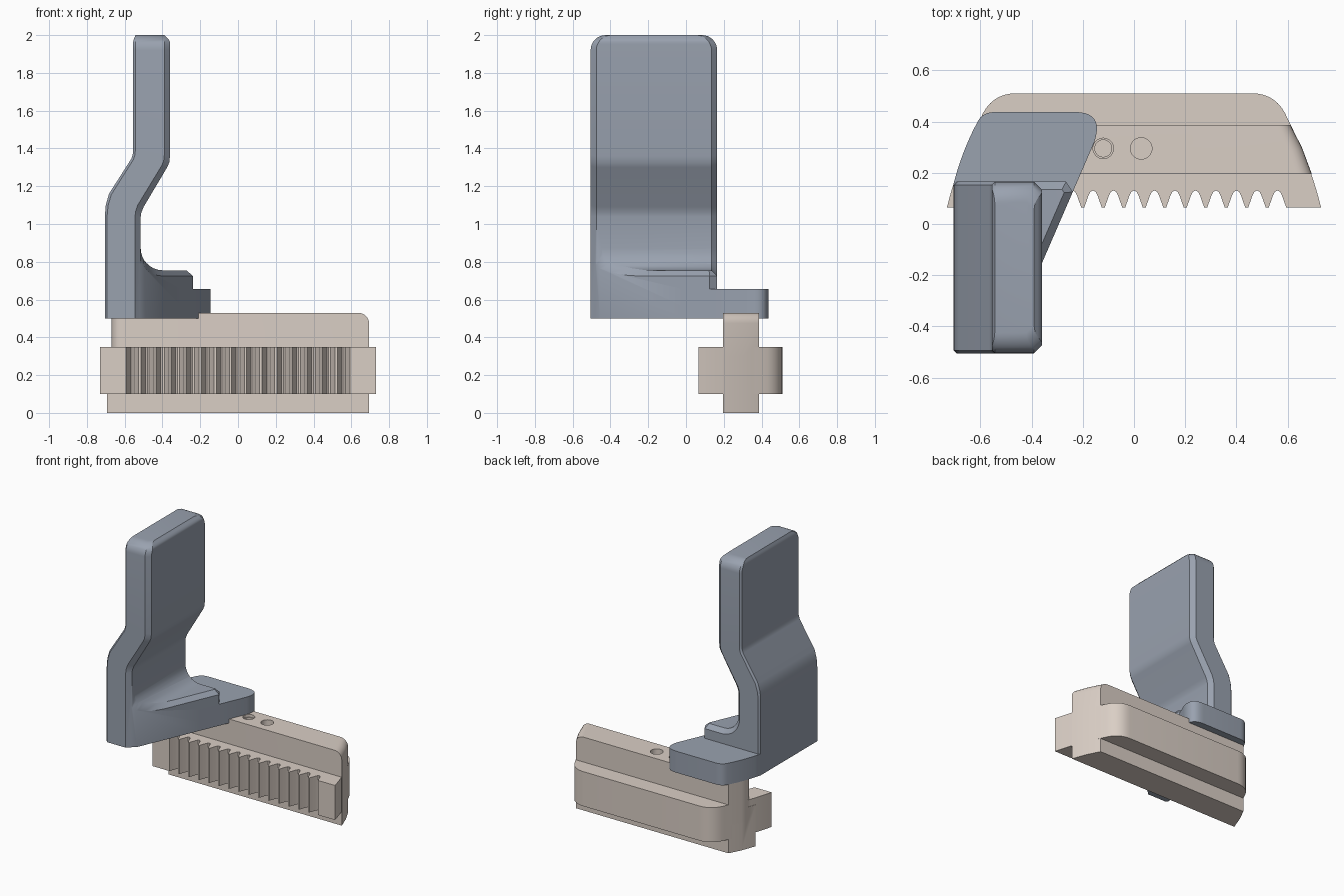
import bpy, bmesh, math
from mathutils import Vector

if "Cube" in bpy.data.objects:
    bpy.data.objects.remove(bpy.data.objects["Cube"])


def finish(bm, name):
    bmesh.ops.remove_doubles(bm, verts=bm.verts, dist=1e-5)
    bmesh.ops.recalc_face_normals(bm, faces=bm.faces)
    me = bpy.data.meshes.new(name)
    bm.to_mesh(me)
    bm.free()
    ob = bpy.data.objects.new(name, me)
    bpy.context.collection.objects.link(ob)
    return ob


def extrude(points, offset):
    bm = bmesh.new()
    face = bm.faces.new([bm.verts.new(p) for p in points])
    new = bmesh.ops.extrude_face_region(bm, geom=[face])["geom"]
    bmesh.ops.translate(bm, vec=offset, verts=[g for g in new if isinstance(g, bmesh.types.BMVert)])
    bmesh.ops.recalc_face_normals(bm, faces=bm.faces)
    return bm


def plan(pts, z0, z1):
    return extrude([(x, y, z0) for x, y in pts], (0, 0, z1 - z0))


def curve(a, b, c, n=8):
    a, b, c = Vector(a), Vector(b), Vector(c)
    return [tuple(a * (1 - t) ** 2 + b * 2 * t * (1 - t) + c * t * t)
            for t in (i / n for i in range(n + 1))]


def cut(bm, a, b):
    # Trim away everything to the right of the vertical plane running a -> b
    d = Vector((b[0] - a[0], b[1] - a[1], 0))
    res = bmesh.ops.bisect_plane(bm, geom=bm.verts[:] + bm.edges[:] + bm.faces[:], dist=1e-6,
                                 plane_co=(a[0], a[1], 0), plane_no=(d.y, -d.x, 0), clear_outer=True)
    edges = [g for g in res["geom_cut"] if isinstance(g, bmesh.types.BMEdge)]
    bmesh.ops.contextual_create(bm, geom=edges)
    bmesh.ops.recalc_face_normals(bm, faces=bm.faces)


def boolean(ob, other, op):
    other.hide_render = True
    mod = ob.modifiers.new(op, 'BOOLEAN')
    mod.operation, mod.object, mod.solver = op, other, 'EXACT'
    bpy.context.view_layer.objects.active = ob
    bpy.ops.object.modifier_apply(modifier=mod.name)
    bpy.data.objects.remove(other, do_unlink=True)


def paint(ob, color):
    mat = bpy.data.materials.new(ob.name + "_colour")
    mat.diffuse_color = (*color, 1)
    mat.use_nodes = True
    mat.node_tree.nodes["Principled BSDF"].inputs["Base Color"].default_value = mat.diffuse_color
    ob.data.materials.clear()
    ob.data.materials.append(mat)
    bpy.ops.object.select_all(action='DESELECT')
    ob.select_set(True)
    bpy.context.view_layer.objects.active = ob
    bpy.ops.object.shade_smooth_by_angle(angle=math.radians(30))


def cylinder(x, y, r, z0, z1):
    ring = [(x + r * math.cos(k * math.tau / 32), y + r * math.sin(k * math.tau / 32)) for k in range(32)]
    return finish(plan(ring, z0, z1), "hole_cutter")


# Toothed jaw: wide flange with bowed ends and fifteen rounded notches
side = curve((0.73, 0.065), (0.69, 0.23), (0.605, 0.40), 10) + curve((0.60, 0.41), (0.56, 0.51), (0.46, 0.51))
outline = side + [(-x, y) for x, y in reversed(side)]
for i in range(15):
    c = (i - 7) * 0.08
    outline += [(c - 0.034, 0.065), (c - 0.018, 0.11), (c - 0.01, 0.126), (c, 0.131),
                (c + 0.01, 0.126), (c + 0.018, 0.11), (c + 0.034, 0.065)]
jaw = finish(plan(outline, 0.10, 0.35), "toothed_jaw")

# Jaw guide rail, below and above the flange
end = [(0.694, 0.195), (0.655, 0.30), (0.61, 0.387)]
rail = plan(end + [(-x, y) for x, y in reversed(end)], 0, 0.3)
boolean(jaw, finish(rail, "lower_rail"), 'UNION')
rail = plan(end + [(-0.612, 0.387), (-0.655, 0.30)]
            + curve((-0.67, 0.26), (-0.67, 0.195), (-0.60, 0.195), 6), 0.2, 0.53)
top_end = [e for e in rail.edges if all(v.co.z > 0.52 and v.co.x > 0.5 for v in e.verts)]
bmesh.ops.bevel(rail, geom=top_end, offset=0.055, segments=6, profile=0.5, affect='EDGES')
boolean(jaw, finish(rail, "upper_rail"), 'UNION')

# Screw holes in the rail, one of them stepped
for x, r, z0 in ((-0.12, 0.04, 0.51), (-0.12, 0.033, 0.40), (0.028, 0.042, 0.40)):
    boolean(jaw, cylinder(x, 0.295, r, z0, 0.6), 'DIFFERENCE')
paint(jaw, (0.70, 0.62, 0.56))

# Lever upright: chamfered cross-section lofted through the offset bend
Y0, Y1 = -0.505, 0.165
sections = [(-.705, .5, -.515, .5, 0), (-.705, 1.04, -.515, 1.04, 0), (-.70, 1.10, -.512, 1.06, 0),
            (-.683, 1.16, -.50, 1.09, 0), (-.565, 1.345, -.375, 1.30, 0),
            (-.557, 1.37, -.364, 1.325, 0), (-.555, 1.40, -.36, 1.36, 0)]
for k in range(9):
    t = k * math.pi / 16
    z = 1.92 + 0.08 * math.sin(t)
    over = max(0, z - 1.97)
    sections.append((-.555 + over * 0.4, z, -.36 - over, z, 0.08 * (1 - math.cos(t))))
bm = bmesh.new()
rings = []
for xl, zl, xr, zr, inset in sections:
    a, b, lo, hi = 0.012, 0.03, Y0 + inset, Y1 - inset
    ring = [(xl, lo + a), (xl + a, lo), (xr - b, lo), (xr, lo + b),
            (xr, hi - b), (xr - b, hi), (xl + a, hi), (xl, hi - a)]
    rings.append([bm.verts.new((x, y, zl + (zr - zl) * (x - xl) / (xr - xl))) for x, y in ring])
for r0, r1 in zip(rings, rings[1:]):
    for i in range(8):
        bm.faces.new((r0[i], r0[(i + 1) % 8], r1[(i + 1) % 8], r1[i]))
bm.faces.new(rings[0][::-1])
bm.faces.new(rings[-1])
lever = finish(bm, "lever")

# Lever foot: filleted profile trimmed by the diagonal wall, rim chamfered
arc = [(-0.40 - 0.115 * math.sin(k * math.pi / 16), 0.87 - 0.115 * math.cos(k * math.pi / 16)) for k in range(9)]
profile = [(-0.65, 0.5), (-0.15, 0.5), (-0.15, 0.755)] + arc + [(-0.65, 0.87)]
foot = extrude([(x, Y0, z) for x, z in profile], (0, Y1 - Y0, 0))
cut(foot, (-0.49, -0.455), (-0.239, 0.125))
cut(foot, (-0.55, Y0), (-0.49, -0.455))
cut(foot, (-0.239, 0.125), (-0.265, Y1))
rim = [e for e in foot.edges if len(e.link_faces) == 2 and all(0.75 < v.co.z < 0.871 for v in e.verts)
       and min(v.co.z for v in e.verts) < 0.868
       and sum(abs(f.normal.z) < 0.01 for f in e.link_faces) == 1
       and any(abs(f.normal.y) > 0.2 and abs(f.normal.z) < 0.01 for f in e.link_faces)
       and not all(v.co.y < Y0 + 0.001 for v in e.verts)]
bmesh.ops.bevel(foot, geom=rim, offset=0.03, segments=1, affect='EDGES')
boolean(lever, finish(foot, "lever_foot"), 'UNION')

# Lever base plate reaching over the rail
plate = (curve((-0.705, 0.155), (-0.67, 0.29), (-0.61, 0.40), 6) + curve((-0.60, 0.415), (-0.58, 0.437), (-0.545, 0.437), 4)
         + curve((-0.23, 0.437), (-0.115, 0.437), (-0.155, 0.319), 10)
         + [(-0.239, 0.125), (-0.30, -0.016), (-0.65, -0.016), (-0.70, 0.12)])
boolean(lever, finish(plan(plate, 0.5, 0.655), "lever_plate"), 'UNION')
paint(lever, (0.32, 0.36, 0.43))
